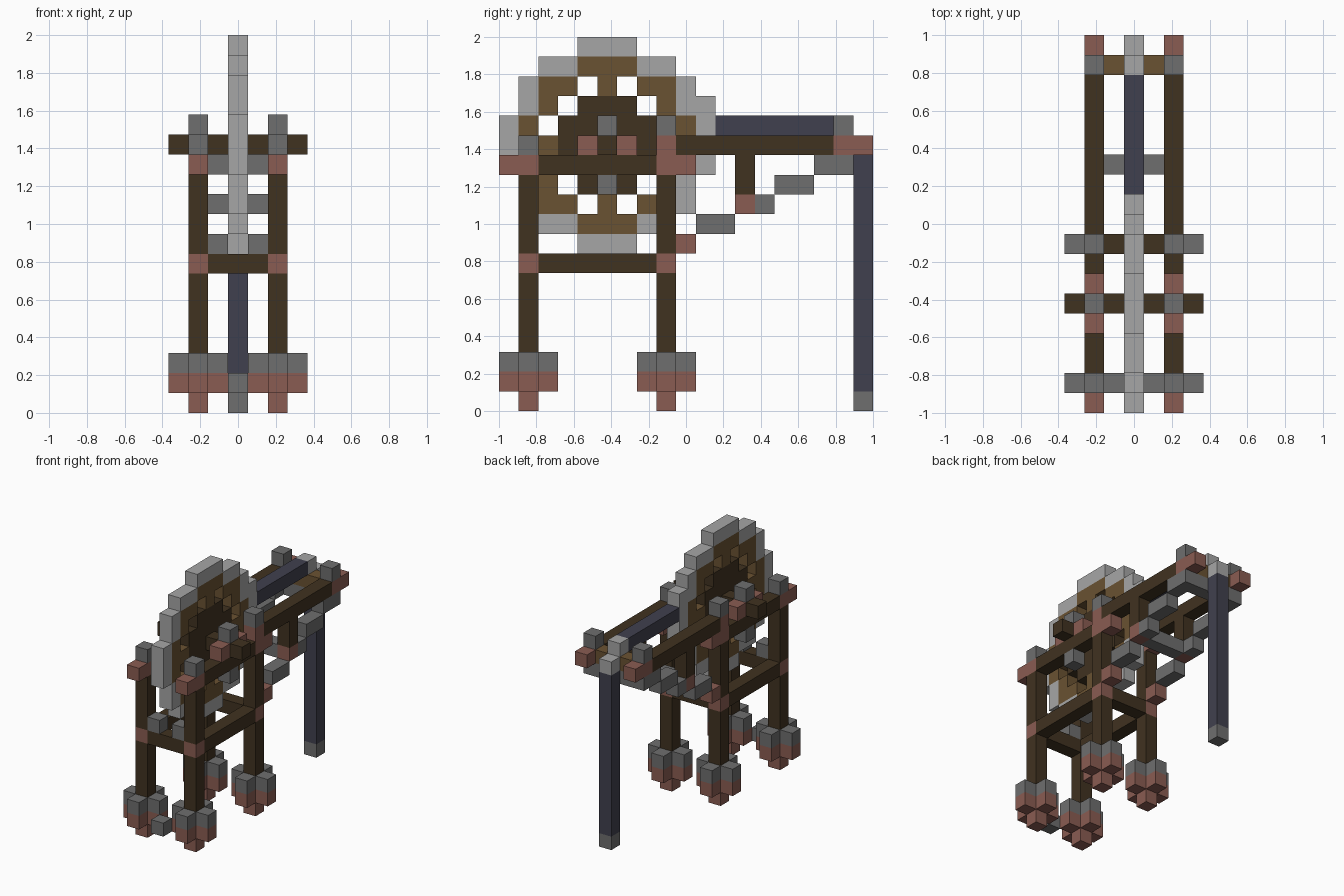
import bpy
import bmesh
from itertools import product
from mathutils import Vector

if "Cube" in bpy.data.objects:
    bpy.data.objects.remove(bpy.data.objects["Cube"], do_unlink=True)

U = 2 / 19  # edge length of one block


def material(name, rgb):
    lin = [((c / 255 + 0.055) / 1.055) ** 2.4 for c in rgb] + [1]
    m = bpy.data.materials.new(name)
    m.use_nodes = True
    m.diffuse_color = lin
    m.node_tree.nodes["Principled BSDF"].inputs["Base Color"].default_value = lin
    return m


PALE = material("pale stone", (166, 166, 166))
STONE = material("grey stone", (110, 110, 110))
RED = material("red clay", (138, 92, 82))
DARK = material("dark wood", (64, 50, 32))
WOOD = material("brown wood", (106, 82, 50))
ROPE = material("slate rope", (64, 64, 78))

AXES = [Vector(v) for v in ((1, 0, 0), (0, 1, 0), (0, 0, 1))]


def blocks(name, mat, cells):
    """One object from unit blocks, keeping only the outer faces."""
    cells = set(cells)
    bm = bmesh.new()
    for cell in cells:
        centre = Vector((cell[0], cell[1] - 9, cell[2] + 0.5))
        for i, sign in product(range(3), (-1, 1)):
            n = AXES[i] * sign
            if tuple(int(a + b) for a, b in zip(cell, n)) in cells:
                continue
            a, b = AXES[(i + 1) % 3] / 2, AXES[(i + 2) % 3] / 2 * sign
            mid = centre + n / 2
            corners = (mid - a - b, mid + a - b, mid + a + b, mid - a + b)
            bm.faces.new([bm.verts.new(c * U) for c in corners])
    bmesh.ops.remove_doubles(bm, verts=bm.verts, dist=0.001)
    mesh = bpy.data.meshes.new(name)
    bm.to_mesh(mesh)
    bm.free()
    mesh.materials.append(mat)
    obj = bpy.data.objects.new(name, mesh)
    bpy.context.collection.objects.link(obj)


def span(v):
    return range(v[0], v[1] + 1) if isinstance(v, tuple) else (v,)


def box(x, y, z):
    return list(product(span(x), span(y), span(z)))


def pair(name, mat, cells):
    """The part on the left (+x) and its mirror on the right."""
    blocks("left_" + name, mat, cells)
    blocks("right_" + name, mat, [(-x, y, z) for x, y, z in cells])


# Legs with cross-shaped feet
for end, y in (("front", 1), ("rear", 8)):
    cross = lambda z: box((1, 3), y, z) + box(2, (y - 1, y + 1), z)
    pair(end + "_foot", RED, box(2, y, 0) + cross(1))
    pair(end + "_foot_cap", STONE, cross(2))
    pair(end + "_lower_leg", DARK, box(2, y, (3, 6)))
    pair(end + "_leg_joint", RED, box(2, y, 7))
    pair(end + "_upper_leg", DARK, box(2, y, (8, 11)))
    blocks(end + "_crossbar", DARK, box((-1, 1), y, 7))

# Leg heads and caps
pair("front_leg_head", RED, box(2, (0, 1), 12))
pair("front_leg_cap", STONE, box(2, 1, 13))
pair("rear_leg_head", RED, box(2, (8, 9), 12) + box(2, 8, 13))
pair("rear_leg_cap", STONE, box(2, 8, 14))
pair("crossbar_stop", STONE, box(1, 1, 8))
blocks("front_ground_block", STONE, box(0, 0, 1))

# Side rails
pair("lower_rail", DARK, box(2, (2, 7), 7))
pair("upper_rail", DARK, box(2, (2, 7), 12))

# Axle and its bearings
blocks("axle", DARK, box((-3, 3), 5, 13))
pair("bearing_block", RED, box(2, 4, 13) + box(2, 6, 13))
pair("bearing_cap", STONE, box(2, 5, 14) + box(2, 5, 11))

# Jib arms, diagonal braces and hangers
pair("jib_arm", DARK, box(2, (9, 16), 13))
pair("jib_tip", RED, box(2, (17, 18), 13))
pair("jib_cap", STONE, box(2, 17, 14))
pair("brace_foot", RED, box(2, 9, 8))
pair("brace", STONE, box(2, (10, 11), 9) + box(2, 13, 10)
     + box(2, (14, 15), 11) + box(2, (16, 17), 12))
pair("brace_joint", RED, box(2, 12, 10))
pair("hanger", DARK, box(2, 12, (11, 12)))
blocks("brace_crossbar", STONE, box((-1, 1), 12, 10))
blocks("tip_crossbar", STONE, box((-1, 1), 17, 12))
blocks("pulley_axle", WOOD, box((-1, 1), 17, 13))

# Pulley, rope and weight
blocks("pulley", PALE, box(0, 17, 14) + box(0, 18, 13))
blocks("rope_run", ROPE, box(0, (11, 16), 14))
blocks("rope_drop", ROPE, box(0, 18, (1, 12)))
blocks("rope_weight", STONE, box(0, 18, 0))

# Tread wheel, drawn from the top row down: r rim, s spokes, h hub
WHEEL = """
....rrr....
..rrsssrr..
.rss.s.ssr.
.rs.hhh.srr
rs.hhhhh.sr
rsshh.hhssr
rs.hhhhh.sr
.rs.hhh.sr.
.rss.s.ssr.
..rrsssrr..
....rrr....
""".split()
for name, mat in (("rim", PALE), ("spokes", WOOD), ("hub", DARK)):
    blocks("wheel_" + name, mat,
           [(0, y, 18 - row) for row, line in enumerate(WHEEL)
            for y, ch in enumerate(line) if ch == name[0]])
